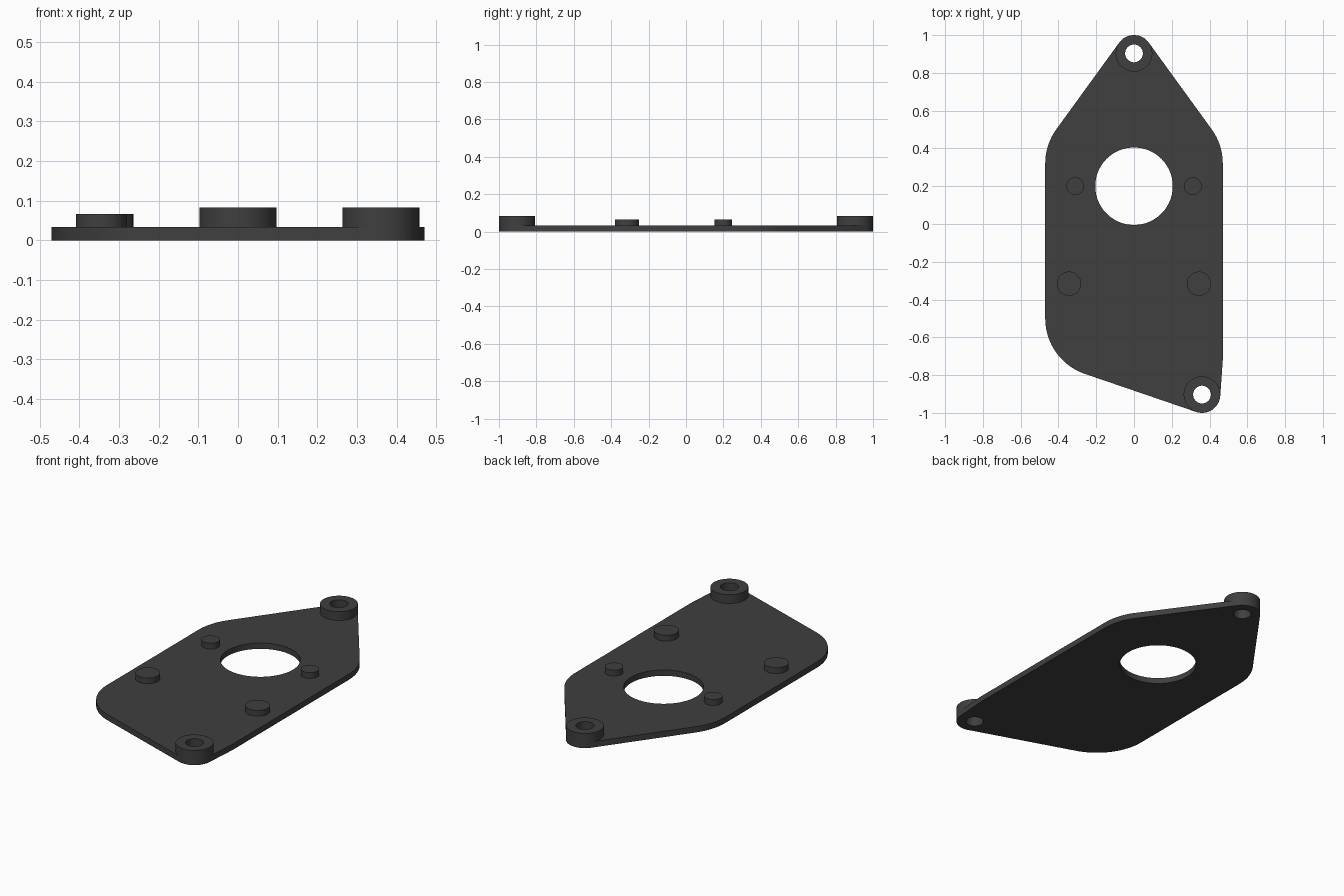
import bpy, bmesh, math
from mathutils import Vector
from mathutils.geometry import convex_hull_2d

if "Cube" in bpy.data.objects:
    bpy.data.objects.remove(bpy.data.objects["Cube"])

PLATE_TOP, PEG_TOP, BOSS_TOP = 0.033, 0.066, 0.083
BOSS_R, BOLT_R = 0.097, 0.047
BOSSES = {"rear_boss": (0, 0.903), "front_boss": (0.36, -0.903)}

dark = bpy.data.materials.new("dark_grey")
dark.diffuse_color = (0.05, 0.05, 0.05, 1)
dark.use_nodes = True
dark.node_tree.nodes["Principled BSDF"].inputs["Base Color"].default_value = dark.diffuse_color


def circle(x, y, r, n=64):
    return [Vector((x + r * math.cos(2 * math.pi * i / n),
                    y + r * math.sin(2 * math.pi * i / n))) for i in range(n)]


def slab(name, loops, z0, z1):
    """Extrude a closed outline, with optional hole loops, from z0 to z1."""
    curve = bpy.data.curves.new(name, 'CURVE')
    curve.dimensions, curve.fill_mode = '2D', 'BOTH'
    curve.extrude = (z1 - z0) / 2
    for loop in loops:
        spline = curve.splines.new('POLY')
        spline.points.add(len(loop) - 1)
        for point, co in zip(spline.points, loop):
            point.co = (co.x, co.y, 0, 1)
        spline.use_cyclic_u = True
    obj = bpy.data.objects.new(name, curve)
    bpy.context.collection.objects.link(obj)
    bpy.ops.object.select_all(action='DESELECT')
    bpy.context.view_layer.objects.active = obj
    obj.select_set(True)
    bpy.ops.object.convert(target='MESH')
    obj = bpy.context.object
    bm = bmesh.new()
    bm.from_mesh(obj.data)
    bmesh.ops.translate(bm, verts=bm.verts, vec=(0, 0, (z0 + z1) / 2))
    bmesh.ops.remove_doubles(bm, verts=bm.verts, dist=1e-5)
    bmesh.ops.recalc_face_normals(bm, faces=bm.faces)
    bm.to_mesh(obj.data)
    bm.free()
    obj.data.materials.clear()
    obj.data.materials.append(dark)
    bpy.ops.object.shade_smooth_by_angle(angle=math.radians(30))
    return obj


# Plate: hull around the corner rounds, with bolt holes and a large opening
rounds = [(-0.16, 0.32, 0.31), (0.16, 0.32, 0.31), (-0.16, -0.5, 0.31),
          (0.45, -0.72, 0.02)]
rounds += [(x, y, BOSS_R) for x, y in BOSSES.values()]
points = [p for c in rounds for p in circle(*c, 96)]
outline = [points[i] for i in convex_hull_2d(points)]
holes = [circle(0, 0.2, 0.205, 96)] + [circle(x, y, BOLT_R) for x, y in BOSSES.values()]
slab("base_plate", [outline] + holes, 0, PLATE_TOP)

# Raised rings around the bolt holes
for name, (x, y) in BOSSES.items():
    slab(name, [circle(x, y, BOSS_R), circle(x, y, BOLT_R)], PLATE_TOP, BOSS_TOP)

# Mirrored pairs of locating pegs
for side, s in (("left", -1), ("right", 1)):
    slab(side + "_small_peg", [circle(s * 0.311, 0.2, 0.047)], PLATE_TOP, PEG_TOP)
    slab(side + "_large_peg", [circle(s * 0.344, -0.316, 0.064)], PLATE_TOP, PEG_TOP)
